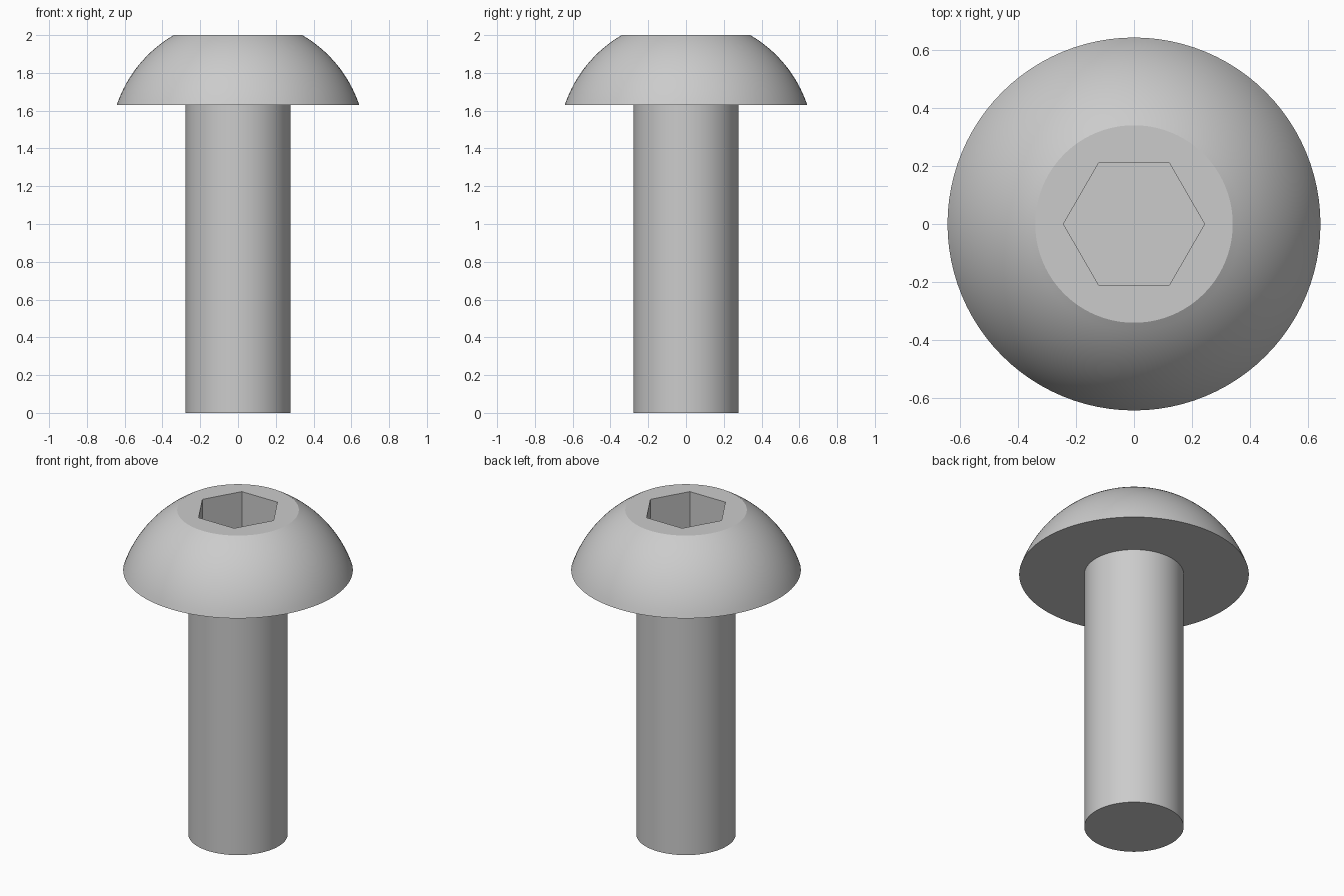
import bpy, bmesh
from math import sin, cos, pi, atan2, hypot, radians

if "Cube" in bpy.data.objects:
    bpy.data.objects.remove(bpy.data.objects["Cube"])

SHAFT_R, HEAD_R, FLAT_R = 0.278, 0.642, 0.34
HEAD_Z, TOP_Z = 1.63, 2.0
HEX_R, HEX_DEPTH = 0.243, 0.25


def stack(name, rings, sides):
    """Closed solid from (radius, z) rings, capped at both ends."""
    bm = bmesh.new()
    loops = [[bm.verts.new((r * cos(2 * pi * i / sides), r * sin(2 * pi * i / sides), z))
              for i in range(sides)] for r, z in rings]
    for a, b in zip(loops, loops[1:]):
        for i in range(sides):
            j = (i + 1) % sides
            bm.faces.new((a[i], a[j], b[j], b[i]))
    bm.faces.new(loops[0][::-1])
    bm.faces.new(loops[-1])
    mesh = bpy.data.meshes.new(name)
    bm.to_mesh(mesh)
    bm.free()
    ob = bpy.data.objects.new(name, mesh)
    bpy.context.collection.objects.link(ob)
    return ob


# Dome arc: part of a sphere centred on the axis
cz = (FLAT_R**2 + TOP_Z**2 - HEAD_R**2 - HEAD_Z**2) / (2 * (TOP_Z - HEAD_Z))
R = hypot(HEAD_R, HEAD_Z - cz)
a0, a1 = atan2(HEAD_Z - cz, HEAD_R), atan2(TOP_Z - cz, FLAT_R)
STEPS = 16
arc = [(R * cos(a), cz + R * sin(a))
       for a in (a0 + (a1 - a0) * k / STEPS for k in range(STEPS + 1))]

# Shaft and button head as one turned solid
screw = stack("button_head_screw", [(SHAFT_R, 0), (SHAFT_R, HEAD_Z)] + arc, 96)

# Hexagonal drive socket
cutter = stack("socket_cutter", [(HEX_R, TOP_Z - HEX_DEPTH), (HEX_R, TOP_Z + 0.1)], 6)
cutter.hide_render = True
mod = screw.modifiers.new("socket", 'BOOLEAN')
mod.operation, mod.solver, mod.object = 'DIFFERENCE', 'EXACT', cutter

bpy.context.view_layer.objects.active = screw
screw.select_set(True)
bpy.ops.object.modifier_apply(modifier=mod.name)
bpy.data.objects.remove(cutter)
bpy.ops.object.shade_smooth_by_angle(angle=radians(25))
